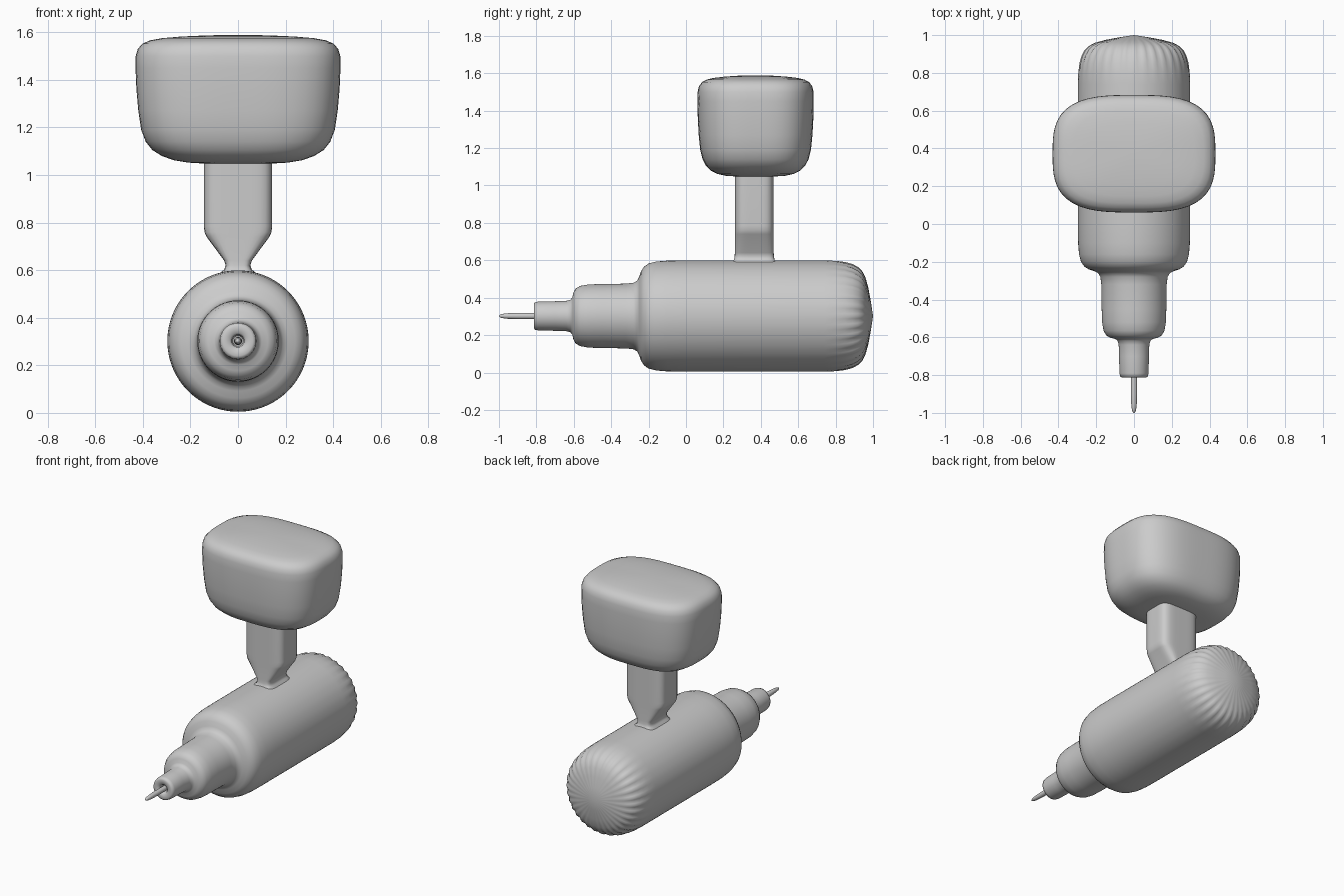
import bpy, bmesh, math
from mathutils import Vector

grey = bpy.data.materials.new("plain grey")
grey.diffuse_color = (0.6, 0.6, 0.6, 1)


def loft(name, rings, angle):
    """Skin a list of closed vertex rings and cap both ends."""
    bm = bmesh.new()
    loops = [[bm.verts.new(p) for p in ring] for ring in rings]
    n = len(loops[0])
    for a, b in zip(loops, loops[1:]):
        for i in range(n):
            j = (i + 1) % n
            bm.faces.new((a[i], a[j], b[j], b[i]))
    for loop in (loops[0], loops[-1]):
        centre = sum((v.co for v in loop), Vector()) / n
        if max((v.co - centre).length for v in loop) > 1e-3:
            bm.faces.new(loop)
    bmesh.ops.remove_doubles(bm, verts=bm.verts, dist=1e-5)
    bmesh.ops.recalc_face_normals(bm, faces=bm.faces)
    mesh = bpy.data.meshes.new(name)
    bm.to_mesh(mesh)
    bm.free()
    mesh.materials.append(grey)
    ob = bpy.data.objects.new(name, mesh)
    bpy.context.collection.objects.link(ob)
    bpy.ops.object.select_all(action='DESELECT')
    ob.select_set(True)
    bpy.context.view_layer.objects.active = ob
    bpy.ops.object.shade_smooth_by_angle(angle=math.radians(angle))
    return ob


def lathe(name, profile, segments, angle, flutes=0):
    """Revolve (y, radius, flute depth) points about the long axis."""
    rings = []
    for y, r, depth in profile:
        ring = []
        for i in range(segments):
            t = math.tau * i / segments
            rr = r - depth * (0.5 - 0.5 * math.cos(flutes * t))
            ring.append((rr * math.cos(t), y, 0.302 + rr * math.sin(t)))
        rings.append(ring)
    return loft(name, rings, angle)


def rounded_stack(name, levels, y0, power, segments, angle):
    """Stack rounded rectangles given as (z, half width, half depth)."""
    rings = []
    for z, hx, hy in levels:
        ring = []
        for i in range(segments):
            t = math.tau * (i + 0.5) / segments
            c, s = math.cos(t), math.sin(t)
            k = (abs(c) ** power + abs(s) ** power) ** (-1 / power)
            ring.append((hx * c * k, y0 + hy * s * k, z))
        rings.append(ring)
    return loft(name, rings, angle)


# Stepped barrel with a fluted rear cap
lathe("barrel", [
    (-0.74, 0, 0), (-0.74, 0.022, 0), (-0.80, 0.026, 0), (-0.811, 0.034, 0),
    (-0.813, 0.062, 0), (-0.808, 0.073, 0), (-0.79, 0.077, 0), (-0.70, 0.079, 0),
    (-0.64, 0.081, 0), (-0.618, 0.087, 0), (-0.608, 0.10, 0), (-0.602, 0.125, 0),
    (-0.59, 0.147, 0), (-0.565, 0.161, 0), (-0.52, 0.169, 0), (-0.45, 0.171, 0),
    (-0.32, 0.173, 0), (-0.28, 0.178, 0), (-0.26, 0.19, 0), (-0.25, 0.21, 0),
    (-0.24, 0.24, 0), (-0.225, 0.263, 0), (-0.20, 0.281, 0), (-0.16, 0.291, 0),
    (-0.10, 0.296, 0), (0.0, 0.297, 0), (0.74, 0.297, 0), (0.80, 0.295, 0.001),
    (0.85, 0.289, 0.004), (0.89, 0.278, 0.008), (0.92, 0.262, 0.010),
    (0.942, 0.24, 0.010), (0.96, 0.205, 0.008), (0.975, 0.15, 0.005),
    (0.988, 0.08, 0.002), (1.0, 0, 0)], 128, 60, flutes=32)

# Thin needle at the front
lathe("needle", [
    (-1.0, 0, 0), (-0.997, 0.006, 0), (-0.985, 0.011, 0), (-0.95, 0.015, 0),
    (-0.90, 0.017, 0), (-0.84, 0.017, 0), (-0.73, 0.016, 0)], 24, 50)

# Neck that pinches in above the barrel
rounded_stack("neck", [
    (0.56, 0.085, 0.12), (0.592, 0.072, 0.118), (0.602, 0.058, 0.109),
    (0.62, 0.052, 0.105), (0.64, 0.058, 0.104), (0.74, 0.132, 0.104),
    (0.76, 0.141, 0.104), (0.785, 0.143, 0.104), (1.09, 0.143, 0.104)],
    0.365, 5, 48, 40)

# Soft block head
rounded_stack("head", [
    (1.048, 0, 0), (1.048, 0.14, 0.10), (1.052, 0.21, 0.16), (1.062, 0.27, 0.205),
    (1.08, 0.32, 0.24), (1.105, 0.36, 0.265), (1.14, 0.388, 0.283),
    (1.19, 0.407, 0.296), (1.27, 0.419, 0.304), (1.36, 0.427, 0.309),
    (1.45, 0.431, 0.311), (1.50, 0.43, 0.310), (1.53, 0.421, 0.303),
    (1.552, 0.402, 0.287), (1.566, 0.37, 0.262), (1.575, 0.32, 0.225),
    (1.582, 0.24, 0.165), (1.587, 0.13, 0.09), (1.589, 0, 0)],
    0.372, 3.1, 64, 60)
